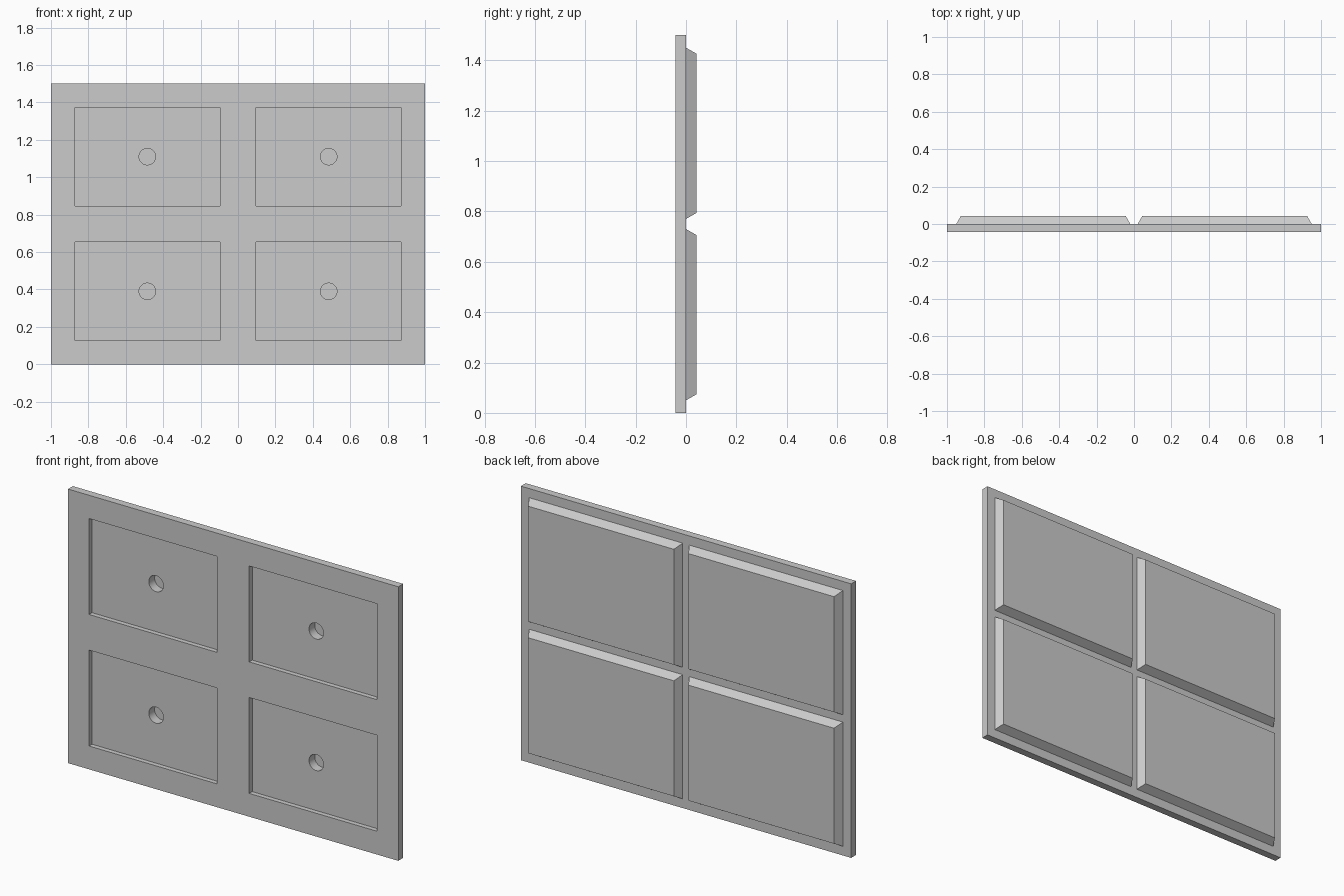
import bpy
import bmesh
from mathutils import Matrix, Vector

cube = bpy.data.objects.get("Cube")
if cube:
    bpy.data.objects.remove(cube, do_unlink=True)

W, H, T = 2.0, 1.5, 0.042        # sheet width, height, thickness
COL_X, ROWS_Z = 0.485, (0.39, 1.11)
POCKET_FLOOR, HOLE_FLOOR = -0.016, 0.034

grey = bpy.data.materials.new("light_grey")
grey.use_nodes = True
colour = (0.6, 0.6, 0.6, 1)
grey.diffuse_color = colour
grey.node_tree.nodes["Principled BSDF"].inputs["Base Color"].default_value = colour


def finish(name, bm):
    bmesh.ops.recalc_face_normals(bm, faces=bm.faces)
    mesh = bpy.data.meshes.new(name)
    bm.to_mesh(mesh)
    bm.free()
    mesh.materials.append(grey)
    obj = bpy.data.objects.new(name, mesh)
    bpy.context.collection.objects.link(obj)
    return obj


def block(name, x, z, w, h, y0, y1, taper=0.0):
    """Box from y0 to y1 whose rear face is drawn in by taper on every side."""
    bm = bmesh.new()
    bmesh.ops.create_cube(bm, size=1)
    for v in bm.verts:
        rear = v.co.y > 0
        t = 2 * taper if rear else 0
        v.co = Vector((x + v.co.x * (w - t), y1 if rear else y0, z + v.co.z * (h - t)))
    return finish(name, bm)


def drill(name, x, z, radius, y0, y1):
    bm = bmesh.new()
    place = Matrix.Translation((x, (y0 + y1) / 2, z)) @ Matrix.Rotation(1.5707963, 4, "X")
    bmesh.ops.create_cone(bm, cap_ends=True, segments=48, radius1=radius,
                          radius2=radius, depth=y1 - y0, matrix=place)
    return finish(name, bm)


def cut(target, cutter):
    cutter.hide_render = True
    mod = target.modifiers.new("cut", "BOOLEAN")
    mod.operation, mod.solver, mod.object = "DIFFERENCE", "EXACT", cutter
    bpy.context.view_layer.objects.active = target
    bpy.ops.object.modifier_apply(modifier=mod.name)


# Backing sheet
sheet = block("sheet", 0, H / 2, W, H, -T, 0)

for row, z in zip(("lower", "upper"), ROWS_Z):
    for side, x in (("right", -COL_X), ("left", COL_X)):
        # Raised panel with sloping edges on the rear
        panel = block(f"{row}_{side}_panel", x, z, 0.93, 0.68, 0, T, 0.024)

        # Rectangular recess in the front, with a blind round hole in its floor
        pocket = block("pocket_cutter", x, z, 0.775, 0.525, -0.1, POCKET_FLOOR)
        hole = drill("hole_cutter", x, z, 0.044, -0.1, HOLE_FLOOR)
        cut(sheet, pocket)
        cut(sheet, hole)
        cut(panel, hole)
        for cutter in (pocket, hole):
            bpy.data.objects.remove(cutter, do_unlink=True)

# Smooth the hole walls, keeping all edges crisp
for obj in [o for o in bpy.data.objects if o.name == "sheet" or o.name.endswith("_panel")]:
    bpy.ops.object.select_all(action="DESELECT")
    obj.select_set(True)
    bpy.context.view_layer.objects.active = obj
    bpy.ops.object.shade_smooth_by_angle(angle=0.52)
